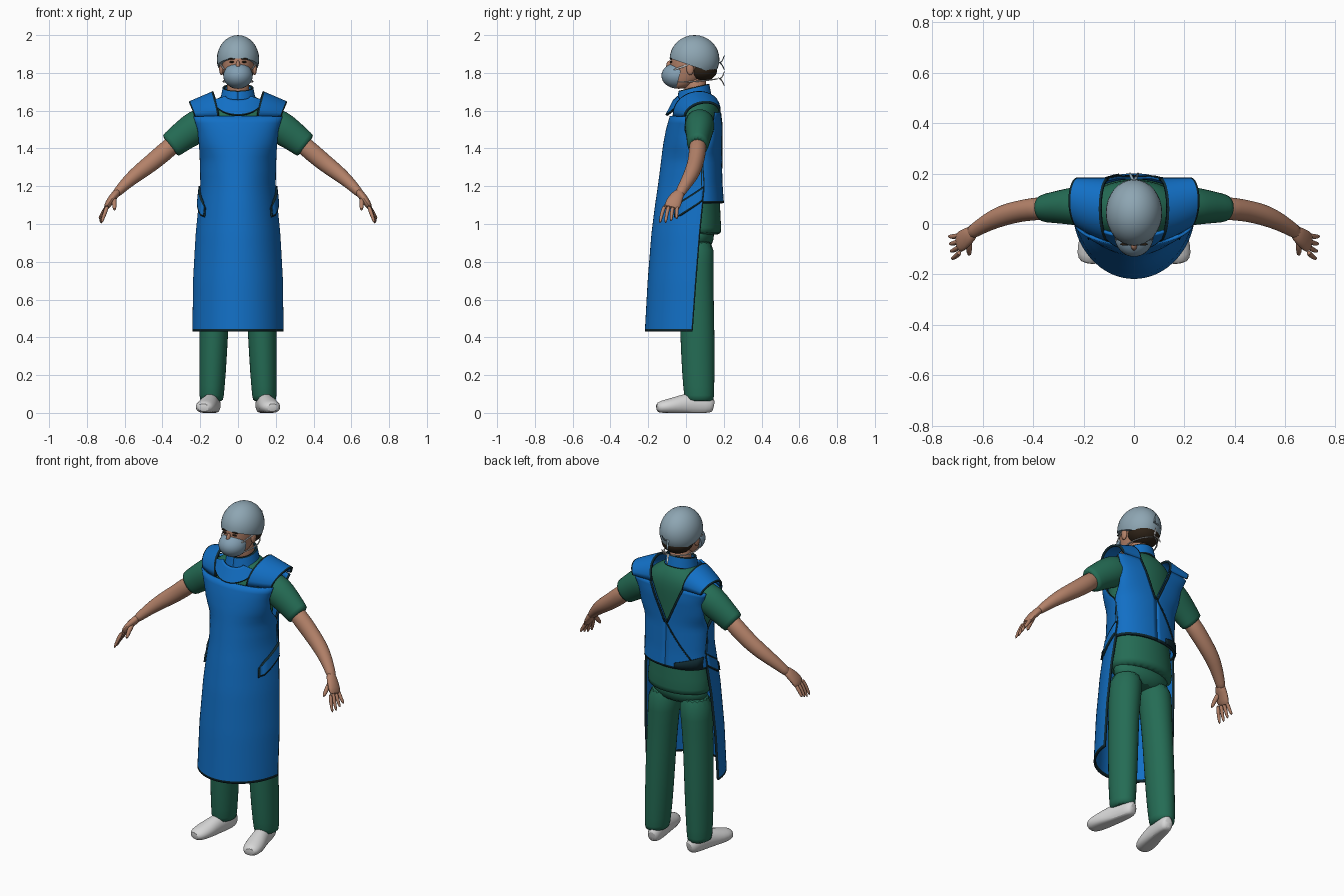
import bpy, bmesh, math
from mathutils import Vector as V

if "Cube" in bpy.data.objects:
    bpy.data.objects.remove(bpy.data.objects["Cube"])


def mat(name, r, g, b):
    m = bpy.data.materials.new(name)
    m.diffuse_color = (r, g, b, 1)
    m.use_nodes = True
    m.node_tree.nodes["Principled BSDF"].inputs["Base Color"].default_value = m.diffuse_color
    return m


BLUE = mat("apron blue", .006, .16, .56)
TRIM = mat("dark trim", .005, .022, .03)
GREEN = mat("scrub green", .018, .15, .09)
SKIN = mat("skin", .45, .22, .14)
CAP = mat("cap grey blue", .27, .38, .45)
MASK = mat("mask blue", .23, .35, .45)
SHOE = mat("shoe white", .68, .68, .68)
HAIR = mat("dark hair", .025, .015, .008)


def finish(name, bm, mats, sub=0):
    bmesh.ops.recalc_face_normals(bm, faces=bm.faces[:])
    me = bpy.data.meshes.new(name)
    bm.to_mesh(me)
    bm.free()
    ob = bpy.data.objects.new(name, me)
    bpy.context.collection.objects.link(ob)
    for m in mats:
        me.materials.append(m)
    if sub:
        ob.modifiers.new("smooth", 'SUBSURF').levels = sub
        ob.modifiers["smooth"].render_levels = sub
    bpy.context.view_layer.objects.active = ob
    ob.select_set(True)
    bpy.ops.object.shade_smooth_by_angle(angle=math.radians(50))
    ob.select_set(False)
    return ob


def tube(name, rows, m, side=(1, 0, 0), flat=False, n=16, sub=1, floor=None):
    """Closed loft; each row is x, y, z, radius along side, other radius."""
    bm = bmesh.new()
    pts = [V(r[:3]) for r in rows]
    rings = []
    for i, r in enumerate(rows):
        t = V((0, 0, 1)) if flat else (pts[min(i + 1, len(pts) - 1)] - pts[max(i - 1, 0)]).normalized()
        a = V(side)
        a = (a - t * a.dot(t)).normalized()
        b = t.cross(a)
        ring = []
        for k in range(n):
            q = 2 * math.pi * k / n
            p = pts[i] + a * r[3] * math.cos(q) + b * r[4] * math.sin(q)
            if floor is not None:
                p.z = max(p.z, floor)
            ring.append(bm.verts.new(p))
        rings.append(ring)
    for A, B in zip(rings, rings[1:]):
        for k in range(n):
            bm.faces.new((A[k], A[(k + 1) % n], B[(k + 1) % n], B[k]))
    bm.faces.new(rings[0])
    bm.faces.new(rings[-1])
    return finish(name, bm, [m], sub)


def sheet(name, f, nu, nv, trim="lrbt", e=.03, mats=(BLUE, TRIM), thick=.012):
    """Thin cloth panel from f(u, v) with dark bound edges on the sides in trim."""
    def params(n, lo, hi):
        p = [i / n for i in range(n + 1)]
        return p[:1] + ([e] if lo else []) + p[1:-1] + ([1 - e] if hi else []) + p[-1:]
    us = params(nu, "l" in trim, "r" in trim)
    vs = params(nv, "b" in trim, "t" in trim)
    bm = bmesh.new()
    g = [[bm.verts.new(f(u, v)) for u in us] for v in vs]
    for j in range(len(vs) - 1):
        for i in range(len(us) - 1):
            fc = bm.faces.new((g[j][i], g[j][i + 1], g[j + 1][i + 1], g[j + 1][i]))
            edge = ("l" in trim and i == 0) or ("r" in trim and i == len(us) - 2) \
                or ("b" in trim and j == 0) or ("t" in trim and j == len(vs) - 2)
            fc.material_index = int(edge)
    ob = finish(name, bm, mats)
    s = ob.modifiers.new("thickness", 'SOLIDIFY')
    s.thickness, s.offset = thick, 0
    return ob


def ball(name, c, r, m, cuts=(), seg=32):
    """Ellipsoid; each cut (point, normal) removes the side the normal points to."""
    bm = bmesh.new()
    bmesh.ops.create_uvsphere(bm, u_segments=seg, v_segments=seg // 2, radius=1)
    for v in bm.verts:
        v.co = V(c) + V([a * b for a, b in zip(v.co, r)])
    for co, no in cuts:
        bmesh.ops.bisect_plane(bm, geom=bm.verts[:] + bm.edges[:] + bm.faces[:],
                               plane_co=co, plane_no=no, clear_outer=True)
        bmesh.ops.holes_fill(bm, edges=bm.edges[:])
    return finish(name, bm, [m])


def at(rows, z):
    """Linear lookup in rows keyed by their first value."""
    z = max(rows[0][0], min(rows[-1][0], z))
    for a, b in zip(rows, rows[1:]):
        if z <= b[0]:
            k = (z - a[0]) / (b[0] - a[0])
            return [p + (q - p) * k for p, q in zip(a[1:], b[1:])]


# apron sections: height, half width, middle y, side edge y
FRONT = [(.43, .235, -.212, .035), (.7, .232, -.197, .055), (.95, .218, -.177, .075),
         (1.1, .203, -.158, .09), (1.2, .193, -.143, .10), (1.34, .196, -.125, .09),
         (1.41, .2, -.117, .02), (1.5, .208, -.1, -.005), (1.57, .23, -.08, .0)]
BACK = [(1.11, .198, .195, .08), (1.2, .193, .188, .08), (1.36, .197, .183, .08),
        (1.43, .2, .184, .12), (1.52, .205, .188, .14), (1.59, .235, .18, .15)]


def front(t, z):
    w, yf, yb = at(FRONT, z)
    a = t * math.pi / 2
    return V((w * math.sin(a), yb - (yb - yf) * max(0, math.cos(a)) ** 1.1, z))


def back(x, z):
    w, yb, ys = at(BACK, z)
    return V((x, ys + (yb - ys) * math.sqrt(max(0, 1 - (x / w) ** 2)), z))


sheet("apron_front", lambda u, v: front(2 * u - 1, .43 + 1.14 * v), 32, 32, "lrb", .012)

# scrub top and pelvis
tube("scrub_top", [(0, .065, .94, .195, .125), (0, .06, .96, .195, .127), (0, .055, 1.1, .185, .128),
                   (0, .04, 1.25, .175, .128), (0, .038, 1.4, .185, .132), (0, .045, 1.52, .195, .132),
                   (0, .055, 1.58, .205, .122), (0, .06, 1.63, .165, .108), (0, .06, 1.665, .11, .085),
                   (0, .06, 1.69, .065, .06)], GREEN, flat=True, n=24)
tube("trouser_seat", [(0, .055, .86, .12, .07), (0, .055, .91, .185, .095),
                      (0, .055, 1.0, .185, .105)], GREEN, flat=True)

for s, tag in ((1, "left"), (-1, "right")):
    def mx(rows):
        return [(r[0] * s,) + tuple(r[1:]) for r in rows]

    def fl(p):
        return V((p[0] * s, p[1], p[2]))

    # apron shoulder strap and back panel
    def strap(u, v):
        x = (.1 + .03 * math.sin(math.pi * v)) * (1 - u) + (.228 + .03 * math.sin(math.pi * v)) * u
        y0 = -.08 + .08 * (x / .235) ** 2
        k = (1 - math.cos(math.pi * v)) / 2
        return fl((x, y0 + (.178 - y0) * k, 1.57 + (.118 - .055 * u) * math.sin(math.pi * v) ** .8 + .02 * v))

    def panel(u, v):
        z = 1.11 + .48 * v
        w = at(BACK, z)[0]
        a0 = math.asin(max(0, (z - 1.37) / .22 * .1) / w)
        return fl(back(w * math.sin(a0 + (math.pi / 2 - a0) * u), z))

    def belt(u, v):
        p = front(.6 + .4 * u, 1.06 + .1 * u + .08 * (v - .5) * (.6 + .4 * min(1, 4 * u)))
        return fl((p.x * 1.05, p.y - .006, p.z))

    sheet(f"shoulder_strap_{tag}", strap, 8, 16, "lr", .06)
    sheet(f"apron_back_{tag}", panel, 12, 20, "rb", .025)
    sheet(f"belt_flap_{tag}", belt, 8, 4, "lbt", .13)
    # dark edge of the neck opening
    sheet(f"back_neck_edge_{tag}",
          lambda u, v: fl(back(.1 * v + .012 * u, 1.37 + .22 * v) + V((0, .006, 0))),
          1, 8, "", mats=(TRIM,), thick=.006)

    # sleeve, arm and hand
    tube(f"sleeve_{tag}", mx([(.14, .075, 1.55, .08, .08), (.215, .072, 1.52, .082, .093),
                              (.29, .068, 1.467, .068, .08), (.35, .063, 1.42, .058, .072),
                              (.362, .062, 1.411, .056, .071)]), GREEN, (0, 1, 0))
    tube(f"arm_{tag}", mx([(.31, .065, 1.45, .048, .05), (.4, .06, 1.372, .046, .05),
                           (.46, .05, 1.322, .043, .047), (.52, .035, 1.277, .043, .043),
                           (.58, .008, 1.228, .036, .035), (.635, -.027, 1.172, .028, .025),
                           (.65, -.037, 1.155, .027, .022)]), SKIN, (0, 1, 0))
    tube(f"palm_{tag}", mx([(.63, -.025, 1.178, .026, .022), (.66, -.05, 1.145, .038, .022),
                            (.685, -.068, 1.11, .045, .02), (.7, -.078, 1.08, .042, .015)]),
         SKIN, (0, 1, 0), n=12)
    for i in range(4):
        y = -.045 - .022 * i
        tip = (.71 - .004 * i, .737 - .004 * i, 1.03 - .012 * min(i, 2))
        tube(f"finger_{i + 1}_{tag}",
             mx([(.69, y, 1.1, .012, .013), (tip[0] + .008, y - .006 - .004 * i, 1.055, .011, .011),
                 (tip[1], y - .004 - .008 * i, tip[2] - .006, .007, .007)]), SKIN, (0, 1, 0), n=8)
    tube(f"thumb_{tag}", mx([(.655, -.06, 1.14, .018, .016), (.655, -.1, 1.105, .014, .013),
                             (.653, -.125, 1.07, .009, .009)]), SKIN, (0, 1, 0), n=8)

    # trouser leg and shoe
    tube(f"trouser_leg_{tag}", mx([(.14, .072, .06, .062, .076), (.14, .07, .075, .065, .08),
                                   (.135, .065, .2, .072, .088), (.128, .06, .43, .078, .093),
                                   (.12, .055, .62, .08, .093), (.108, .052, .8, .088, .096),
                                   (.098, .055, .93, .094, .098)]), GREEN, flat=True)
    tube(f"shoe_{tag}", mx([(.123, .148, .035, .022, .03), (.126, .13, .04, .038, .05),
                            (.135, .07, .045, .043, .062), (.148, .0, .045, .047, .06),
                            (.165, -.07, .035, .057, .045), (.178, -.13, .03, .052, .036),
                            (.184, -.158, .026, .03, .024)]), SHOE, floor=0)

    # eyes, brows, ears and mask cords
    ball(f"eye_{tag}", (.033 * s, -.079, 1.858), (.013, .006, .005), HAIR, seg=12)
    ball(f"brow_{tag}", (.035 * s, -.08, 1.874), (.02, .006, .004), HAIR, seg=12)
    ball(f"ear_{tag}", (.088 * s, .022, 1.822), (.012, .02, .034), SKIN, seg=16)
    tube(f"upper_cord_{tag}", mx([(.066, -.07, 1.815, .004, .006), (.084, -.02, 1.832, .004, .006),
                                  (.098, .03, 1.85, .004, .006)]), SHOE, n=6)
    tube(f"lower_cord_{tag}", mx([(.06, -.06, 1.75, .004, .005), (.078, .02, 1.752, .004, .005),
                                  (.08, .09, 1.758, .004, .005), (.045, .15, 1.765, .004, .005),
                                  (0, .172, 1.77, .004, .005)]), SHOE, (0, 0, 1), n=6)
    # knotted cap and mask tails
    for z, m in ((1.86, CAP), (1.775, SHOE)):
        tube(f"tie_tail_{'upper' if m == CAP else 'lower'}_{tag}",
             mx([(0, .168, z, .007, .004), (.012, .19, z - .01, .007, .004),
                 (.018, .205, z + (.04 if s > 0 else -.05), .006, .003)]), m, n=6)

# overlap seam of the wrapped back and dark fastening patch
sheet("wrap_seam", lambda u, v: back(-.15 * v + .008 * u, 1.38 - .21 * v) + V((0, .008, 0)),
      1, 8, "", mats=(TRIM,), thick=.006)
sheet("fastening_patch", lambda u, v: back(-.06 - .13 * u, 1.115 + (.03 + .04 * u) * v) + V((-.004 * u, .008, 0)),
      6, 2, "", mats=(TRIM,), thick=.006)

# neck, head, hair
tube("neck", [(0, .06, 1.64, .065, .062), (0, .05, 1.72, .06, .06), (0, .045, 1.8, .06, .06)], SKIN, flat=True)
tube("head", [(0, -.04, 1.715, .028, .03), (0, -.015, 1.735, .056, .068), (0, .008, 1.775, .074, .092),
              (0, .025, 1.83, .086, .112), (0, .03, 1.88, .089, .116), (0, .03, 1.93, .078, .1),
              (0, .035, 1.96, .05, .065)], SKIN, flat=True, n=20)
ball("nose", (0, -.088, 1.835), (.012, .017, .03), SKIN, seg=16)
ball("hair", (0, .08, 1.815), (.088, .085, .062), HAIR, [((0, .03, 0), (0, -1, 0))])

# surgical cap and face mask
ball("cap", (0, .045, 1.872), (.112, .132, .128), CAP, [((0, 0, 1.848), (0, -.34, -1))])
ball("face_mask", (0, -.045, 1.785), (.078, .085, .068), MASK, [((0, -.035, 1.785), (0, 1, -.25))])

# neck guard: tilted collar and hanging bib
def collar(u, v):
    a = 2 * math.pi * u
    r = .087 - .012 * v
    y = .042 - r * math.cos(a)
    return V((r * math.sin(a), y, 1.655 + .065 * v + .25 * (y - .03)))


def bib(u, v):
    a = math.pi * u
    x = -.128 * math.cos(a) * (.5 + .5 * v)
    drop = math.sin(a) * (.02 + .08 * v) + .02 * v * (1 - math.sin(a))
    return V((x, -.052 - .52 * drop + 2.4 * x * x, 1.675 - drop))


sheet("neck_guard_collar", collar, 32, 4, "bt", .08)
sheet("neck_guard_bib", bib, 24, 6, "t", .06)
